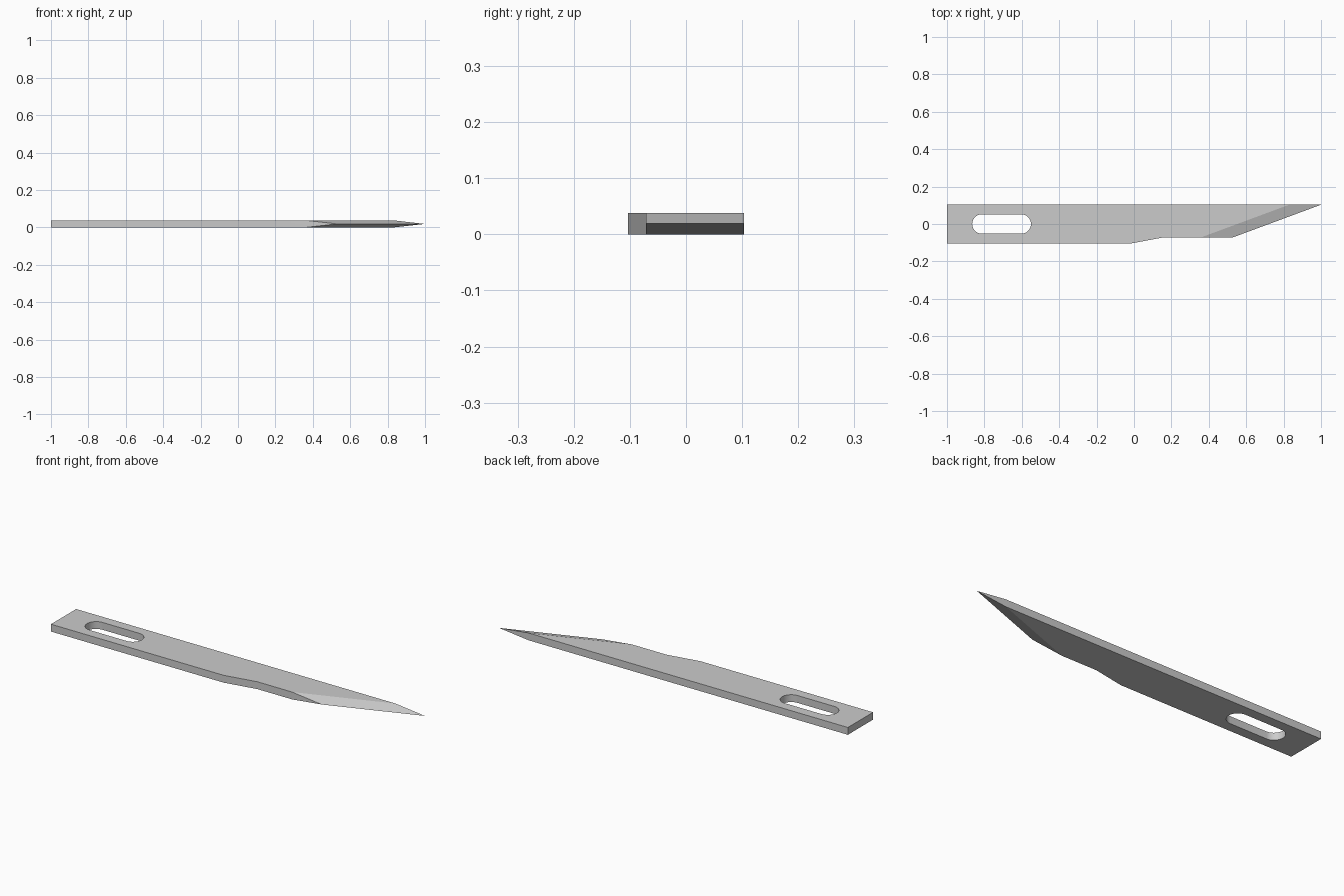
import bpy, bmesh, math
from mathutils import Vector

if "Cube" in bpy.data.objects:
    bpy.data.objects.remove(bpy.data.objects["Cube"])

H = 0.038      # plate thickness
Y = 0.103      # half width


def prism(name, pts, z0, z1):
    """Extrude a flat counter-clockwise outline between two heights."""
    bm = bmesh.new()
    face = bm.faces.new([bm.verts.new((x, y, z0)) for x, y in pts])
    ext = bmesh.ops.extrude_face_region(bm, geom=[face])
    top = [v for v in ext["geom"] if isinstance(v, bmesh.types.BMVert)]
    bmesh.ops.translate(bm, verts=top, vec=(0, 0, z1 - z0))
    bmesh.ops.recalc_face_normals(bm, faces=bm.faces)
    mesh = bpy.data.meshes.new(name)
    bm.to_mesh(mesh)
    bm.free()
    obj = bpy.data.objects.new(name, mesh)
    bpy.context.collection.objects.link(obj)
    return obj


# Blade plate, left overlong at the tip for grinding
blade = prism("blade", [(-1, -Y), (-0.01, -Y), (0.16, -0.071), (0.73, -0.071),
                        (1.2, Y), (-1, Y)], 0, H)

# Double-sided ground cutting edge
heel, tip = Vector((0.53, -0.071, H / 2)), Vector((1, Y, H / 2))
bm = bmesh.new()
bm.from_mesh(blade.data)
for z in (H, 0):
    shoulder = Vector((0.36, -0.071, z))
    n = (tip - heel).cross(shoulder - heel).normalized()
    if n.x < 0:
        n = -n
    cut = bmesh.ops.bisect_plane(bm, geom=bm.verts[:] + bm.edges[:] + bm.faces[:],
                                 plane_co=heel, plane_no=n, clear_outer=True)
    edges = [e for e in cut["geom_cut"] if isinstance(e, bmesh.types.BMEdge)]
    bmesh.ops.holes_fill(bm, edges=edges, sides=0)
bmesh.ops.recalc_face_normals(bm, faces=bm.faces)
bm.to_mesh(blade.data)
bm.free()

# Rounded mounting slot
R, N = 0.052, 20
slot = []
for cx, start in ((-0.603, -math.pi / 2), (-0.813, math.pi / 2)):
    for i in range(N + 1):
        a = start + math.pi * i / N
        slot.append((cx + R * math.cos(a), R * math.sin(a)))
cutter = prism("slot_cutter", slot, -0.05, H + 0.05)
cutter.hide_render = True

mod = blade.modifiers.new("slot", 'BOOLEAN')
mod.operation = 'DIFFERENCE'
mod.solver = 'EXACT'
mod.object = cutter
bpy.context.view_layer.objects.active = blade
blade.select_set(True)
bpy.ops.object.modifier_apply(modifier=mod.name)
bpy.data.objects.remove(cutter)
bpy.ops.object.shade_smooth_by_angle(angle=math.radians(12))
for p in blade.data.polygons:
    if abs(p.normal.z) > 0.05:
        p.use_smooth = False
